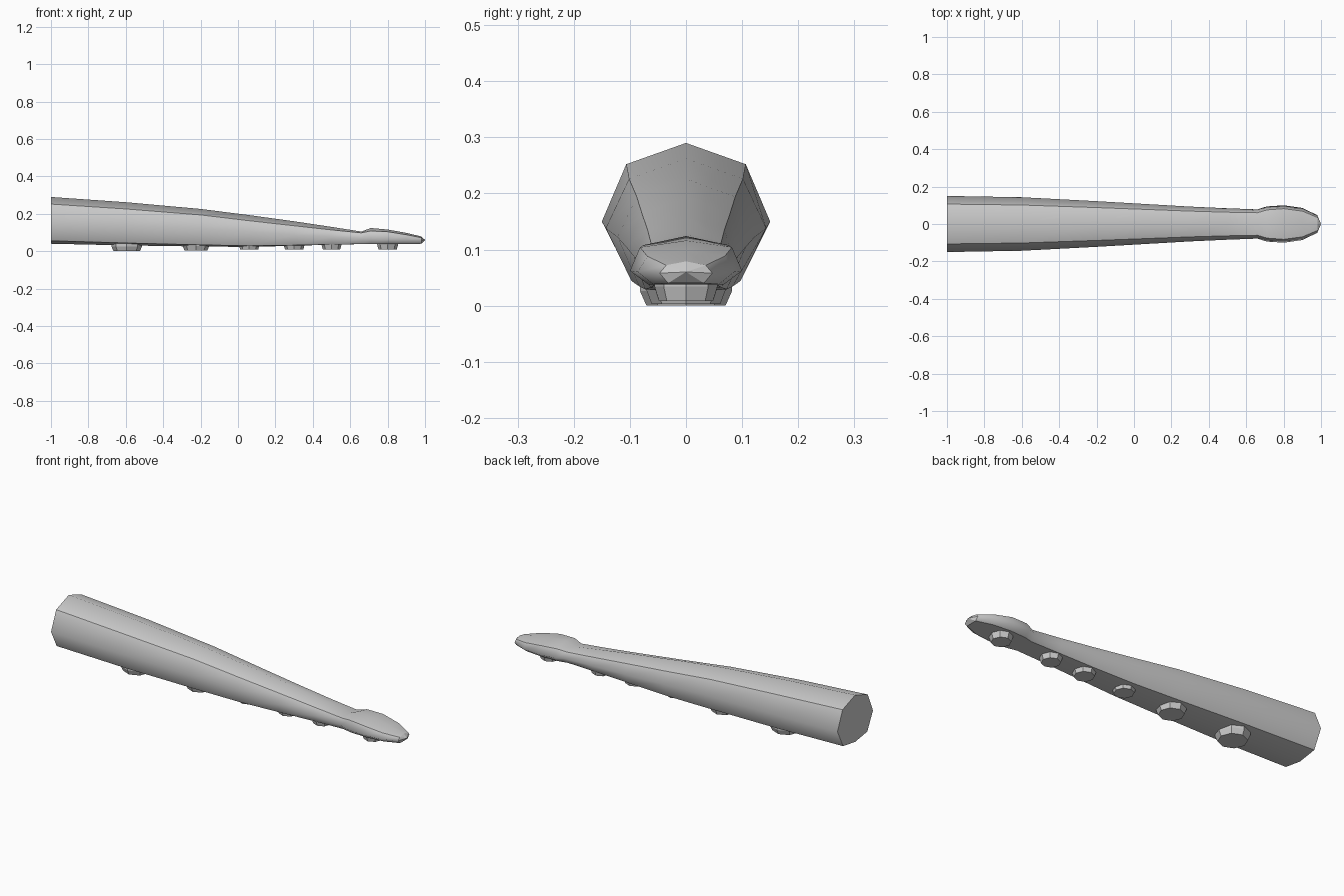
import bpy, bmesh, math

if "Cube" in bpy.data.objects:
    bpy.data.objects.remove(bpy.data.objects["Cube"])

# Body stations: x, half width, upper ratio, z of top, upper, side, lower, bottom
STATIONS = [
    (-1.00, .150, .71, .290, .252, .150, .056, .040),
    (-0.60, .143, .71, .262, .226, .138, .044, .031),
    (-0.20, .122, .72, .226, .194, .122, .034, .025),
    (0.06, .107, .73, .193, .163, .105, .029, .023),
    (0.30, .093, .74, .160, .136, .088, .032, .029),
    (0.50, .084, .75, .130, .114, .078, .036, .035),
    (0.66, .078, .77, .105, .098, .070, .038, .038),
    (0.71, .094, .80, .124, .108, .066, .038, .038),
    (0.80, .100, .82, .116, .104, .062, .038, .038),
    (0.90, .086, .80, .098, .088, .060, .038, .038),
    (0.98, .047, .75, .079, .072, .058, .040, .040),
]


def ring(bm, x, w, k, top, upper, side, lower, bottom):
    pts = [(0, top), (k * w, upper), (w, side), (.68 * w, lower), (0, bottom),
           (-.68 * w, lower), (-w, side), (-k * w, upper)]
    return [bm.verts.new((x, y, z)) for y, z in pts]


def finish(bm, name):
    bmesh.ops.recalc_face_normals(bm, faces=bm.faces)
    mesh = bpy.data.meshes.new(name)
    bm.to_mesh(mesh)
    bm.free()
    obj = bpy.data.objects.new(name, mesh)
    bpy.context.collection.objects.link(obj)
    return obj


# Tapered arm with a swollen tip, creased along its upper and lower edges
bm = bmesh.new()
rings = [ring(bm, *s) for s in STATIONS]
for a, b in zip(rings, rings[1:]):
    for i in range(8):
        j = (i + 1) % 8
        bm.faces.new((a[i], a[j], b[j], b[i])).smooth = True
    for i in (1, 3, 5, 7):
        bm.edges.get((a[i], b[i])).smooth = False
bm.faces.new(rings[0])
nose = bm.verts.new((1.0, 0, .060))
for i in range(8):
    bm.faces.new((rings[-1][i], rings[-1][(i + 1) % 8], nose))
for end in (rings[0], rings[-1]):
    for i in range(8):
        bm.edges.get((end[i], end[(i + 1) % 8])).smooth = False
finish(bm, "tentacle_arm")

# Octagonal suckers along the underside: x, radius, bottom z, top z
SUCKERS = [(-.595, .082, .000, .048), (-.225, .071, .003, .040),
           (.06, .056, .010, .035), (.30, .057, .010, .040),
           (.50, .054, .010, .045), (.80, .056, .008, .048)]
for n, (x, r, z0, z1) in enumerate(SUCKERS):
    bm = bmesh.new()
    levels = []
    for radius, z in ((.86 * r, z0), (r, z0 + .026), (r, z1)):
        levels.append([bm.verts.new((x + radius * math.cos(math.tau * i / 8),
                                     radius * math.sin(math.tau * i / 8), z))
                       for i in range(8)])
    for a, b in zip(levels, levels[1:]):
        for i in range(8):
            j = (i + 1) % 8
            bm.faces.new((a[i], a[j], b[j], b[i]))
    bm.faces.new(levels[0])
    bm.faces.new(levels[-1])
    finish(bm, f"sucker_{n + 1}")
